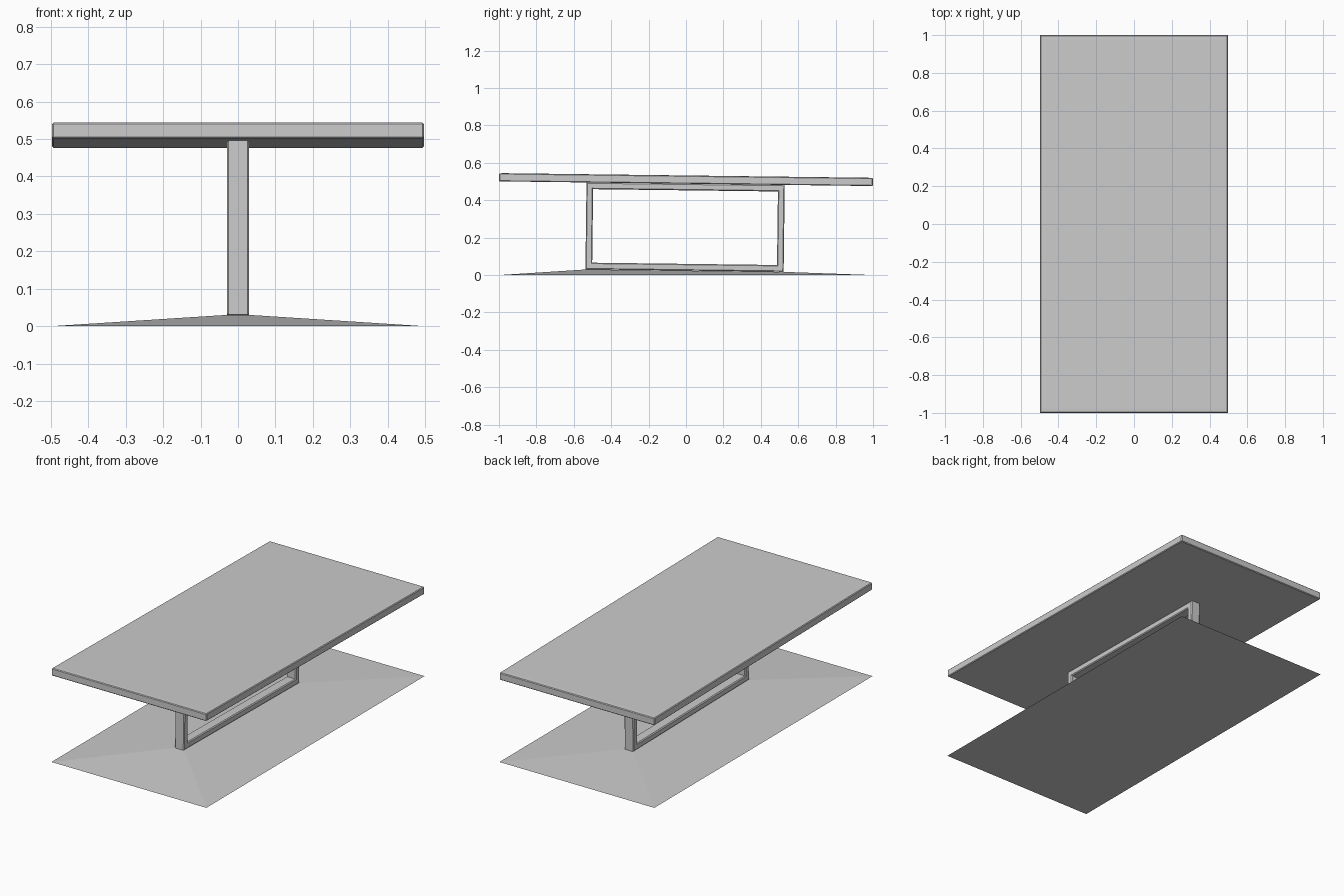
import bpy, bmesh
from mathutils import Matrix

if "Cube" in bpy.data.objects:
    bpy.data.objects.remove(bpy.data.objects["Cube"])

TILT = -0.0125  # upper parts lean gently towards the back


def finish(bm, name):
    bmesh.ops.recalc_face_normals(bm, faces=bm.faces[:])
    me = bpy.data.meshes.new(name)
    bm.to_mesh(me)
    bm.free()
    ob = bpy.data.objects.new(name, me)
    bpy.context.collection.objects.link(ob)
    return ob


# Table top: chamfered slab with a barely raised inner panel
bm = bmesh.new()
bmesh.ops.create_cube(bm, size=1, matrix=Matrix.Diagonal((0.994, 1.999, 0.043, 1)))
bmesh.ops.bevel(bm, geom=bm.edges[:], offset=0.004, segments=1, affect='EDGES')
top = max(bm.faces, key=lambda f: f.calc_center_median().z)
bmesh.ops.inset_region(bm, faces=[top], thickness=0.027)
for v in top.verts:
    v.co.z += 0.001
table_top = finish(bm, "table_top")
table_top.location.z = 0.51
table_top.rotation_euler.x = TILT

# Rectangular ring frame carrying the top
W, H, BAR, HALF_X = 0.53, 0.2325, 0.036, 0.03
bm = bmesh.new()
corners = [(-1, -1), (1, -1), (1, 1), (-1, 1)]
rings = []
for sx in (-1, 1):
    for b in (0, BAR):
        rings.append([bm.verts.new((sx * HALF_X, (W - b) * a, (H - b) * c))
                      for a, c in corners])
loop = [rings[0], rings[1], rings[3], rings[2]]
for r in range(4):
    p, q = loop[r], loop[(r + 1) % 4]
    for i in range(4):
        j = (i + 1) % 4
        bm.faces.new((p[i], p[j], q[j], q[i]))
bmesh.ops.recalc_face_normals(bm, faces=bm.faces[:])
# chamfer only the long edges beside the side faces
edges = [e for e in bm.edges if abs(e.verts[0].co.x - e.verts[1].co.x) < 1e-6
         and e.calc_face_angle(0) > 1]
bmesh.ops.bevel(bm, geom=edges, offset=0.005, segments=1, affect='EDGES')
frame = finish(bm, "support_frame")
frame.location = (0, -0.005, 0.2565)
frame.rotation_euler.x = TILT

# Base: flat underside, sides sloping up to the foot of the frame
bm = bmesh.new()
low = [bm.verts.new((0.497 * a, b, 0)) for a, b in corners]
high = [bm.verts.new((0.03 * a, 0.53 * b - 0.005, 0.0235 - 0.0065 * b)) for a, b in corners]
bm.faces.new(low)
bm.faces.new(high)
for i in range(4):
    j = (i + 1) % 4
    bm.faces.new((low[i], low[j], high[j], high[i]))
finish(bm, "base_plate")
